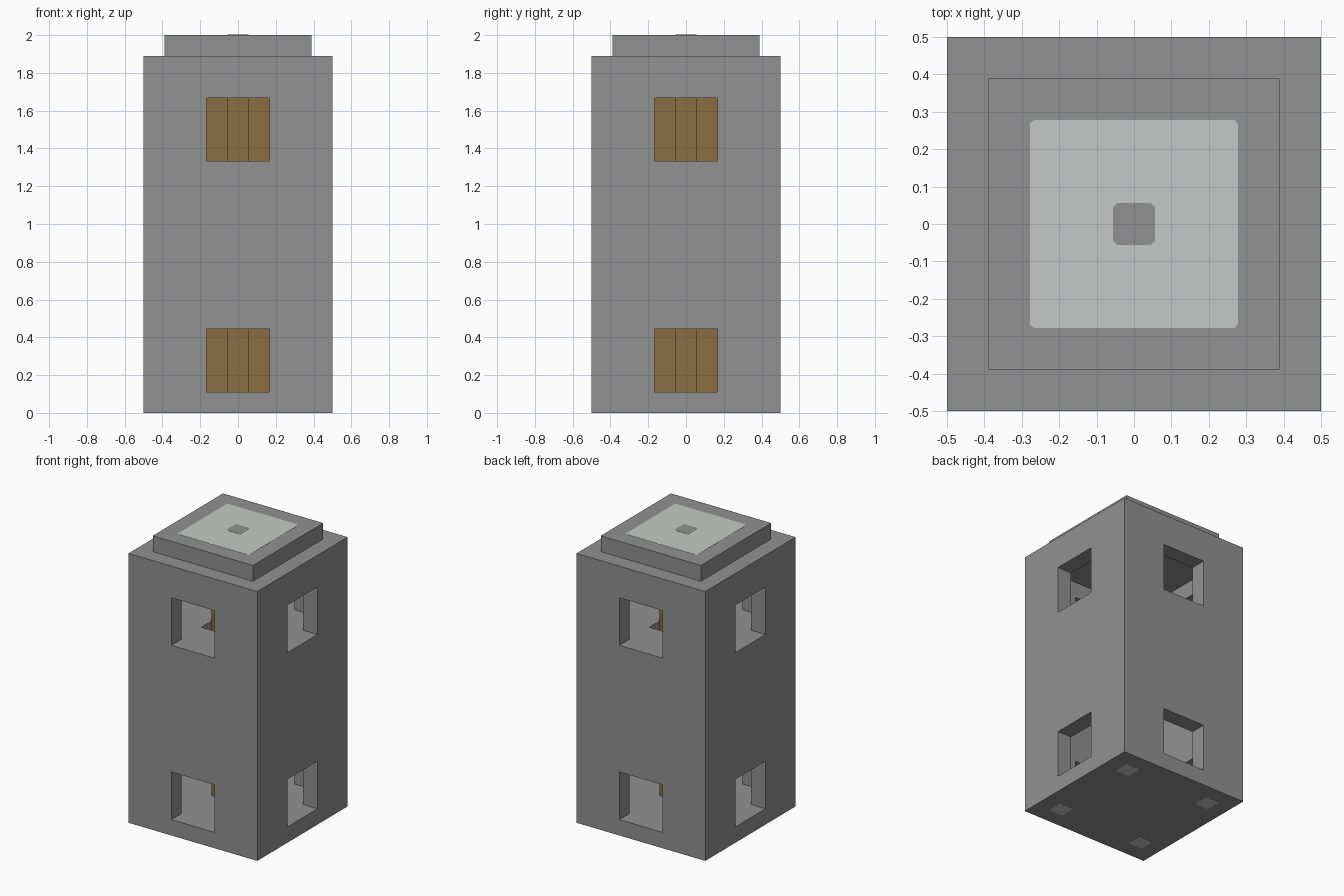
import bpy
import bmesh

U = 1 / 9  # building module: one wall thickness

if "Cube" in bpy.data.objects:
    bpy.data.objects.remove(bpy.data.objects["Cube"], do_unlink=True)


def material(name, srgb):
    colour = [(c / 255 / 12.92 if c < 11 else ((c / 255 + 0.055) / 1.055) ** 2.4) for c in srgb] + [1]
    mat = bpy.data.materials.new(name)
    mat.use_nodes = True
    mat.diffuse_color = colour
    mat.node_tree.nodes["Principled BSDF"].inputs["Base Color"].default_value = colour
    return mat


stone = material("stone grey", (145, 145, 145))
pale = material("pale grey", (198, 201, 199))
wood = material("wood brown", (137, 109, 68))


def prism(name, outline, z0, z1, mat):
    """Extrude a flat outline between two heights."""
    bm = bmesh.new()
    face = bm.faces.new([bm.verts.new((x, y, z0)) for x, y in outline])
    up = bmesh.ops.extrude_face_region(bm, geom=[face])["geom"]
    bmesh.ops.translate(bm, vec=(0, 0, z1 - z0), verts=[v for v in up if isinstance(v, bmesh.types.BMVert)])
    bmesh.ops.recalc_face_normals(bm, faces=bm.faces)
    mesh = bpy.data.meshes.new(name)
    bm.to_mesh(mesh)
    bm.free()
    mesh.materials.append(mat)
    obj = bpy.data.objects.new(name, mesh)
    bpy.context.collection.objects.link(obj)
    return obj


def block(name, wide, deep, z0, z1, mat):
    x, y = wide / 2, deep / 2
    return prism(name, [(-x, -y), (x, -y), (x, y), (-x, y)], z0, z1, mat)


def patch(name, cx, cy, size, z0, z1, mat):
    """Thin square plate with clipped corners."""
    h, k = size / 2, size / 2 - 0.01
    ring = [(-k, -h), (k, -h), (h, -k), (h, k), (k, h), (-k, h), (-h, k), (-h, -k)]
    return prism(name, [(cx + x, cy + y) for x, y in ring], z0, z1, mat)


def carve(target, wide, deep, z0, z1):
    cutter = block("cutter", wide, deep, z0, z1, stone)
    cutter.hide_render = True
    mod = target.modifiers.new("carve", "BOOLEAN")
    mod.operation = "DIFFERENCE"
    mod.solver = "EXACT"
    mod.object = cutter
    bpy.context.view_layer.objects.active = target
    bpy.ops.object.modifier_apply(modifier=mod.name)
    bpy.data.objects.remove(cutter, do_unlink=True)


# Tower shell with two rooms, a stairwell and windows on all four sides
tower = block("tower_walls", 1, 1, 0, 17 * U, stone)
carve(tower, 7 * U, 7 * U, U, 11 * U)
carve(tower, 7 * U, 7 * U, 12 * U, 16 * U)
carve(tower, 3 * U, 3 * U, 10.5 * U, 12.5 * U)
for sill in (1, 12):
    carve(tower, 3 * U, 2, sill * U, (sill + 3) * U)
    carve(tower, 2, 3 * U, sill * U, (sill + 3) * U)

# Raised roof cap
block("roof_cap", 7 * U, 7 * U, 17 * U, 18 * U, stone)

# Cross-shaped wooden post through both rooms
a, b = U / 2, 1.5 * U
arm = [(a, -a), (b, -a), (b, a), (a, a)]
outline = []
for turn in range(4):
    outline += arm[1:]
    arm = [(-y, x) for x, y in arm]
prism("central_post", outline, U, 16 * U, wood)

# Painted roof square with a grey middle
patch("roof_square", 0, 0, 5 * U, 1.998, 2.001, pale)
patch("roof_middle", 0, 0, U, 1.999, 2.002, stone)

# Pale foot pads under the corners
for side, x in (("right", -3 * U), ("left", 3 * U)):
    for end, y in (("front", -3 * U), ("back", 3 * U)):
        patch(f"{end}_{side}_foot_pad", x, y, U, -0.001, 0.002, pale)
